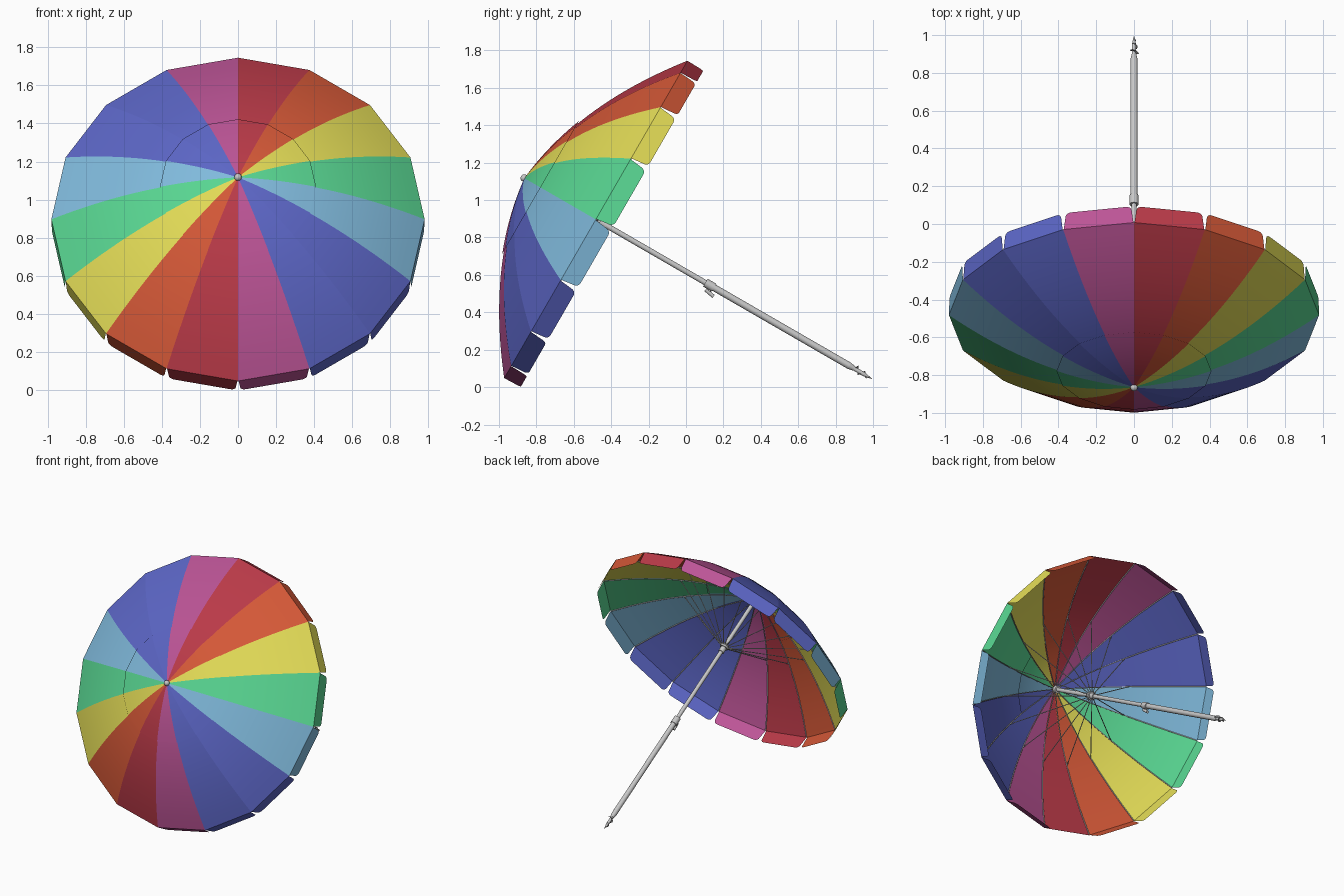
import bpy, bmesh, math
from mathutils import Matrix, Vector

if "Cube" in bpy.data.objects:
    bpy.data.objects.remove(bpy.data.objects["Cube"])

# Local frame: apex at origin, +Z along the pole towards the finial
WORLD = Matrix.Translation((0, -0.858, 1.1135)) @ Matrix.Rotation(math.radians(60), 4, 'X')
N, RIM, VENT = 16, 0.98, 0.41
STEP = 2 * math.pi / N


def material(name, rgb):
    lin = [((c / 255 + 0.055) / 1.055) ** 2.4 for c in rgb]
    m = bpy.data.materials.new(name)
    m.diffuse_color = (*lin, 1)
    m.use_nodes = True
    m.node_tree.nodes["Principled BSDF"].inputs["Base Color"].default_value = m.diffuse_color
    return m


RED = material("red", (186, 58, 72))
ORANGE = material("orange", (212, 88, 55))
YELLOW = material("yellow", (225, 218, 86))
GREEN = material("green", (88, 213, 145))
SKY = material("light blue", (128, 186, 220))
BLUE = material("blue", (92, 102, 198))
PINK = material("magenta", (188, 84, 150))
GREY = material("light grey metal", (200, 200, 200))
STEEL = material("mid grey metal", (150, 150, 150))
PALETTE = [RED, ORANGE, YELLOW, GREEN, SKY, BLUE, PINK]
ORDER = [0, 1, 2, 3, 4, 5, 5, 6]


def finish(bm, name, mats, angle=40):
    me = bpy.data.meshes.new(name)
    bm.to_mesh(me)
    bm.free()
    for m in mats:
        me.materials.append(m)
    ob = bpy.data.objects.new(name, me)
    bpy.context.collection.objects.link(ob)
    ob.matrix_world = WORLD
    bpy.ops.object.select_all(action='DESELECT')
    ob.select_set(True)
    bpy.context.view_layer.objects.active = ob
    bpy.ops.object.shade_smooth_by_angle(angle=math.radians(angle))
    return ob


def drop(r):
    return 0.1 * r + 0.35 * r * r


def on_canopy(i, r, lift=0.0):
    a = i * STEP
    return Vector((r * math.sin(a), r * math.cos(a), -drop(r) + lift))


def rod(bm, p, q, r1, r2=None, seg=8):
    p, q = Vector(p), Vector(q)
    d = q - p
    mat = Matrix.Translation((p + q) / 2) @ d.to_track_quat('Z', 'Y').to_matrix().to_4x4()
    bmesh.ops.create_cone(bm, cap_ends=True, segments=seg, radius1=r1,
                          radius2=r1 if r2 is None else r2, depth=d.length, matrix=mat)


def gores(name, r0, r1, rows, lift):
    """Sixteen separate coloured panels, each straight between two ribs."""
    bm = bmesh.new()
    for i in range(N):
        prev = None
        for k in range(rows + 1):
            r = r0 + (r1 - r0) * k / rows
            row = [bm.verts.new(on_canopy(i + e, r, lift)) for e in (0, 1)]
            if prev:
                f = bm.faces.new((prev[0], prev[1], row[1], row[0]))
                f.normal_update()
                if f.normal.z < 0:
                    f.normal_flip()
                f.material_index = ORDER[i % 8]
            prev = row
    return finish(bm, name, PALETTE)


# Canopy: main skirt plus the overlapping vent cap
gores("canopy_panels", 0.36, RIM, 12, 0.0)
gores("canopy_vent_cap", 0.012, VENT, 8, 0.007)

# Valance flaps with rounded lower corners
bm = bmesh.new()
for i in range(N):
    a, b = on_canopy(i, RIM), on_canopy(i + 1, RIM)
    along = (b - a).normalized()
    w, h, c, s = (b - a).length, 0.1, 0.03, 0.012
    pts = [(0.003, 0)]
    for k in range(6):
        t = k / 5 * math.pi / 2
        pts.append((s + c - c * math.cos(t), h - c + c * math.sin(t)))
    pts += [(w - x, d) for x, d in reversed(pts)]
    f = bm.faces.new([bm.verts.new(a + along * x - Vector((0, 0, d))) for x, d in pts])
    f.normal_update()
    if f.normal.dot((a + b) * Vector((0.5, 0.5, 0)).x) < 0:
        f.normal_flip()
    f.material_index = ORDER[i % 8]
finish(bm, "valance_flaps", PALETTE)

# Ribs under the seams and struts from the runner
RUNNER = -0.45
bm = bmesh.new()
for i in range(N):
    rs = [0.02 + (RIM - 0.025) * k / 8 for k in range(9)]
    for r, q in zip(rs, rs[1:]):
        rod(bm, on_canopy(i, r, -0.007), on_canopy(i, q, -0.007), 0.0035, seg=6)
finish(bm, "ribs", [GREY])
bm = bmesh.new()
for i in range(N):
    a = i * STEP
    rod(bm, (0.025 * math.sin(a), 0.025 * math.cos(a), RUNNER),
        on_canopy(i, 0.52, -0.009), 0.003, seg=6)
finish(bm, "struts", [GREY])

# Pole, finial, hubs and joint collar
for name, parts in {
    "upper_pole": [(0.0, -1.16, 0.0145, 0.0145)],
    "lower_pole": [(-1.12, -2.0, 0.0185, 0.0185)],
    "top_hub": [(-0.012, -0.04, 0.026, 0.026)],
    "runner": [(RUNNER + 0.012, RUNNER - 0.012, 0.03, 0.03),
               (RUNNER - 0.012, RUNNER - 0.05, 0.021, 0.021)],
    "joint_collar": [(-1.11, -1.165, 0.024, 0.024)],
    "ground_spike": [(-2.0, -2.03, 0.0185, 0.012), (-2.03, -2.09, 0.011, 0.011),
                     (-2.09, -2.138, 0.011, 0.001)],
}.items():
    bm = bmesh.new()
    for z0, z1, ra, rb in parts:
        rod(bm, (0, 0, z0), (0, 0, z1), ra, rb, 24)
    finish(bm, name, [GREY])

bm = bmesh.new()
bmesh.ops.create_uvsphere(bm, u_segments=20, v_segments=12, radius=0.02,
                          matrix=Matrix.Translation((0, 0, 0.008)))
finish(bm, "finial", [GREY])

# Clamp knob below the joint
bm = bmesh.new()
rod(bm, (0, 0, -1.15), (0, -0.038, -1.15), 0.009, seg=12)
rod(bm, (0, -0.032, -1.13), (0, -0.042, -1.185), 0.01, seg=12)
finish(bm, "clamp_knob", [GREY])

# Screw blade winding round the spike
bm = bmesh.new()
prev = None
for k in range(37):
    t = k / 36
    a = t * 4 * math.pi
    r = 0.026 - 0.014 * t
    row = [bm.verts.new((q * math.cos(a), q * math.sin(a), -2.03 - 0.09 * t)) for q in (0.006, r)]
    if prev:
        bm.faces.new((prev[0], prev[1], row[1], row[0]))
    prev = row
finish(bm, "screw_blade", [STEEL])
